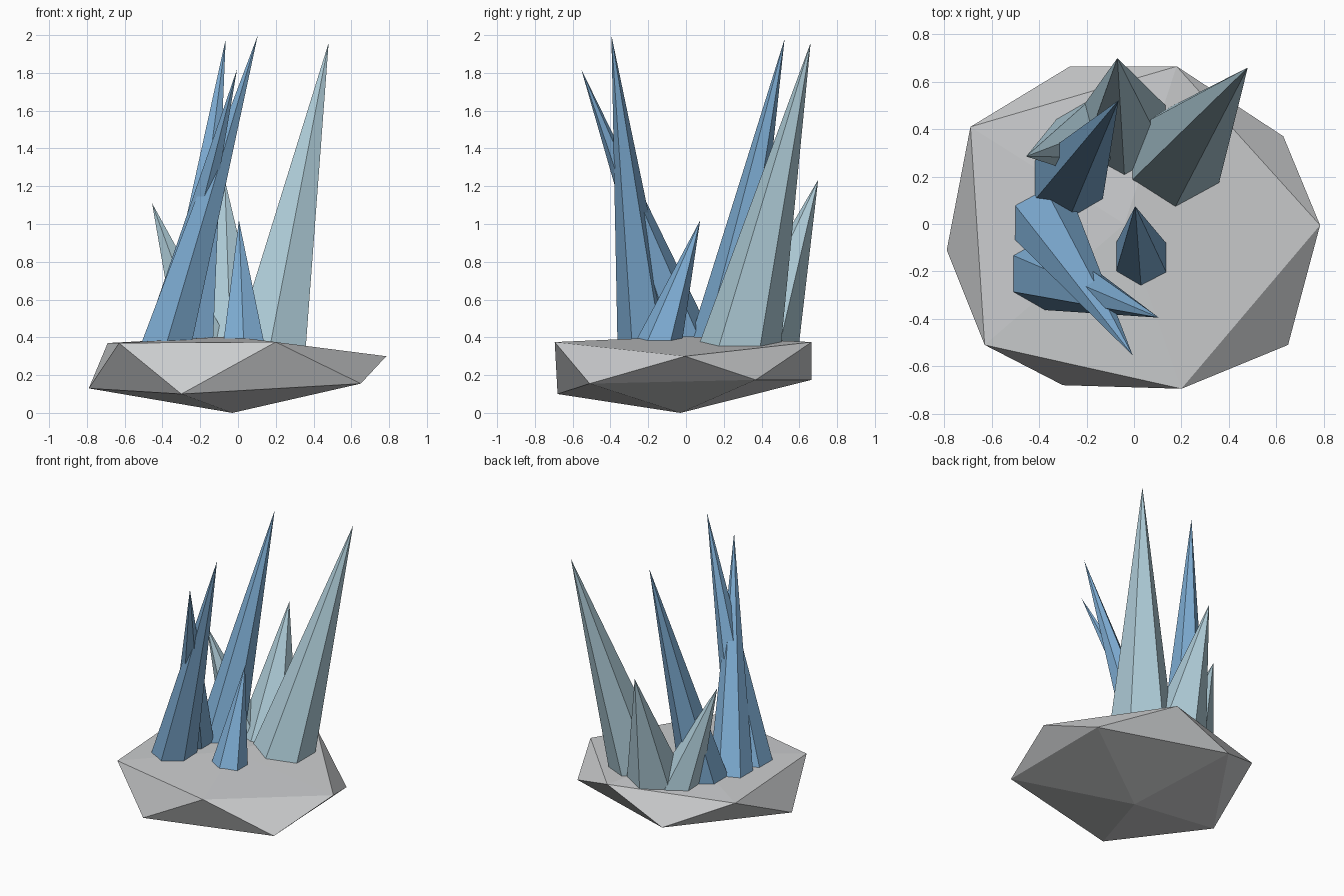
import bpy
from math import cos, sin, radians
from mathutils import Vector

cube = bpy.data.objects.get("Cube")
if cube:
    bpy.data.objects.remove(cube, do_unlink=True)


def material(name, colour):
    mat = bpy.data.materials.new(name)
    mat.use_nodes = True
    mat.diffuse_color = (*colour, 1)
    mat.node_tree.nodes["Principled BSDF"].inputs["Base Color"].default_value = (*colour, 1)
    return mat


def add_part(name, verts, faces, mat):
    mesh = bpy.data.meshes.new(name)
    mesh.from_pydata(verts, [], faces)
    mesh.materials.append(mat)
    obj = bpy.data.objects.new(name, mesh)
    bpy.context.collection.objects.link(obj)
    return obj


stone = material("stone grey", (0.60, 0.61, 0.62))
blue = material("crystal blue", (0.21, 0.42, 0.66))
pale = material("pale crystal", (0.43, 0.61, 0.69))

# Rock: a squashed, uneven icosahedron with two staggered rings of five
upper = [(0.785, -0.005, 0.30), (0.18, 0.665, 0.375), (-0.69, 0.41, 0.37),
         (-0.63, -0.51, 0.37), (0.20, -0.695, 0.375)]
lower = [(0.63, 0.37, 0.175), (-0.27, 0.665, 0.175), (-0.79, -0.11, 0.13),
         (-0.30, -0.68, 0.10), (0.65, -0.51, 0.155)]
top, bottom = 10, 11
faces = []
for i in range(5):
    j = (i + 1) % 5
    faces += [(top, i, j), (i, 5 + i, j),
              (j, 5 + i, 5 + j), (bottom, 5 + j, 5 + i)]
add_part("rock_base", upper + lower + [(-0.04, 0.0, 0.405), (-0.03, -0.03, 0)],
         faces, stone)


# Crystals: leaning six-sided spikes rooted inside the rock
def crystal(name, x, y, radius, tip, mat, surface=0.38, root=0.28):
    tip = Vector(tip)
    ring = []
    for k in range(6):
        a = radians(60 * k - 90)
        p = Vector((x + radius * cos(a), y + radius * sin(a), surface))
        ring.append(tip + (p - tip) * (tip.z - root) / (tip.z - surface))
    sides = [(k, (k + 1) % 6, 6) for k in range(6)]
    add_part(name, ring + [tip], sides + [tuple(reversed(range(6)))], mat)


crystal("tall_crystal_left", 0.175, 0.29, 0.215, (0.48, 0.66, 1.96), pale)
crystal("short_crystal_back", -0.04, 0.40, 0.20, (-0.07, 0.70, 1.235), pale)
crystal("short_crystal_right", -0.19, 0.36, 0.16, (-0.455, 0.285, 1.11), pale)
crystal("tall_crystal_middle", -0.275, 0.185, 0.165, (-0.065, 0.522, 1.98), blue)
crystal("leaning_crystal_right", -0.375, 0.005, 0.145, (-0.005, -0.555, 1.82), blue)
crystal("tall_crystal_front", -0.375, -0.21, 0.153, (0.105, -0.395, 2.0), blue)
crystal("small_crystal_front", 0.03, -0.143, 0.123, (0.005, 0.075, 1.02), blue)
